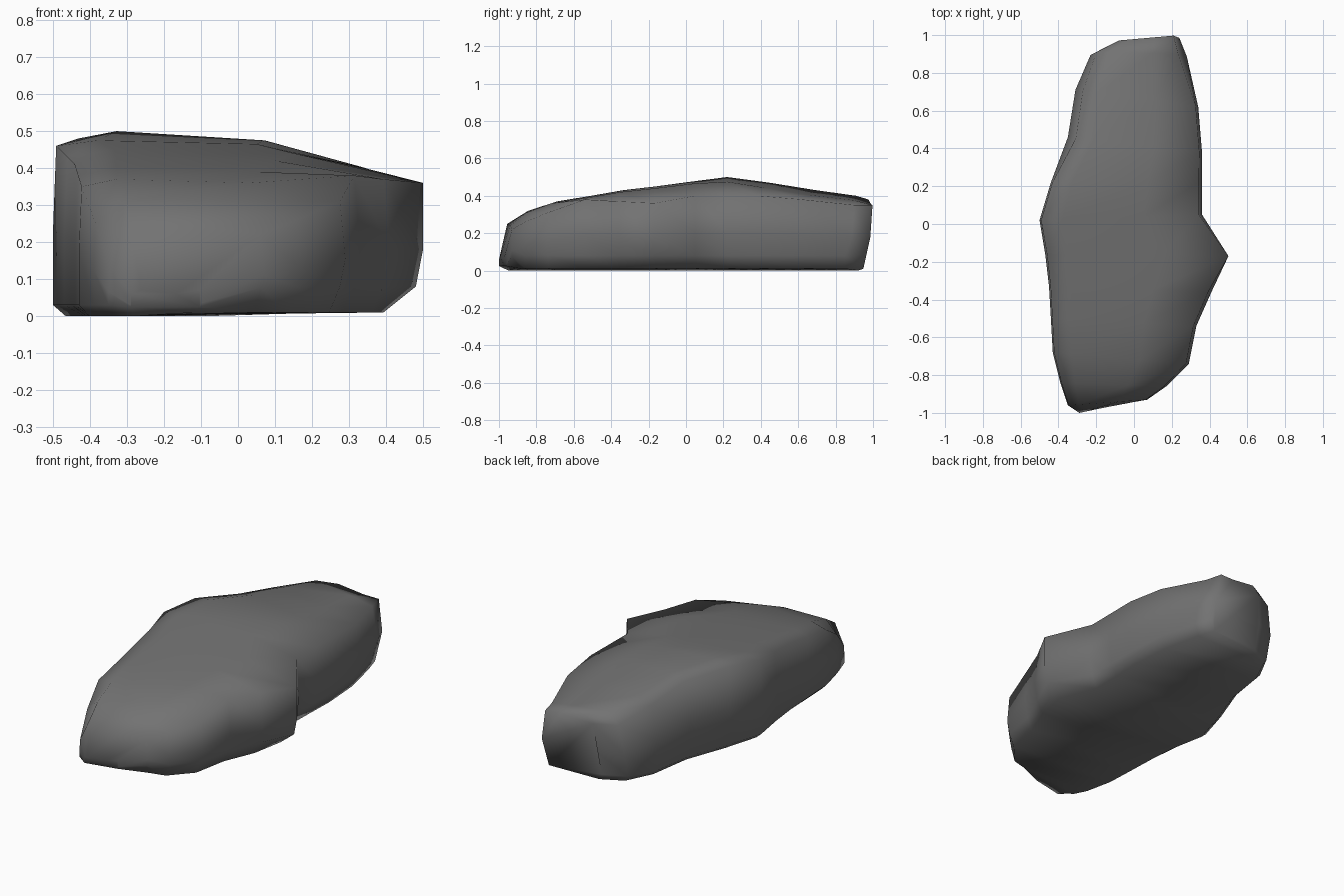
import bpy
import bmesh

default_cube = bpy.data.objects.get("Cube")
if default_cube:
    bpy.data.objects.remove(default_cube, do_unlink=True)

# Stone colour
stone = bpy.data.materials.new("dark_grey_stone")
stone.use_nodes = True
grey = (0.17, 0.17, 0.17, 1)
stone.diffuse_color = grey
shader = stone.node_tree.nodes["Principled BSDF"]
shader.inputs["Base Color"].default_value = grey
shader.inputs["Roughness"].default_value = 0.9

# Cross-sections from front to back:
# -x edge (y, x, rim height), +x edge (y, x, rim height), crown height
sections = [
    ((-1, -.29, .06), (-.96, -.10, .07), .07),
    ((-.96, -.35, .13), (-.93, .07, .22), .25),
    ((-.84, -.39, .25), (-.86, .17, .26), .32),
    ((-.68, -.43, .35), (-.74, .29, .31), .37),
    ((-.50, -.44, .38), (-.54, .33, .38), .40),
    ((-.33, -.45, .41), (-.36, .41, .37), .43),
    ((-.16, -.47, .43), (-.17, .50, .36), .45),
    ((.02, -.50, .46), (.05, .36, .40), .475),
    ((.22, -.44, .48), (.22, .36, .40), .50),
    ((.46, -.35, .45), (.38, .36, .40), .47),
    ((.71, -.31, .40), (.62, .34, .38), .43),
    ((.91, -.23, .34), (.90, .28, .35), .40),
    ((.97, -.10, .34), (1, .24, .35), .38),
]


def section_points(edge_a, edge_b, crown):
    """Closed ring running up the -x wall, over the crown and down the +x wall."""
    ya, xa, rim_a = edge_a
    yb, xb, rim_b = edge_b

    def point(across, z):
        # The foot tucks inwards at both ends
        y = ya + (yb - ya) * across
        if y > 0.89 and z < 0.22:
            y -= 0.05 if z < 0.1 else 0.015
        elif y < -0.9 and z < 0.02:
            y += 0.05
        return (xa + (xb - xa) * across, y, z)

    # Walls lean in towards the rear; the side bulge stands upright
    lean = 0.06 if ya > 0.4 else 0.01
    rim_across, foot_across = 0.98, 0.94
    if xb > 0.45:
        rim_across, foot_across = 1, 0.89
    elif yb > 0.8:
        rim_across = 0.91
    drop = 0.025 if ya > 0.1 else 0.01
    return [
        point(0.04, 0),
        point(0, min(0.03, rim_a * 0.4)),
        point(0, rim_a * 0.5),
        point(lean, rim_a),
        point(lean + 0.13, crown),
        point(0.64, crown - drop),
        point(rim_across, rim_b),
        point(1, rim_b * 0.5),
        point(0.98, min(0.08, rim_b * 0.35)),
        point(foot_across, 0.01),
    ]


# Rock body, lofted through the sections and capped at both ends
bm = bmesh.new()
rings = [[bm.verts.new(p) for p in section_points(*s)] for s in sections]
for ring, following in zip(rings, rings[1:]):
    for i in range(len(ring)):
        j = (i + 1) % len(ring)
        bm.faces.new((ring[i], ring[j], following[j], following[i]))
bm.faces.new(rings[0])
bm.faces.new(rings[-1])
bmesh.ops.recalc_face_normals(bm, faces=bm.faces)
for face in bm.faces:
    face.smooth = True

mesh = bpy.data.meshes.new("rock")
bm.to_mesh(mesh)
bm.free()
mesh.materials.append(stone)
rock = bpy.data.objects.new("rock", mesh)
bpy.context.collection.objects.link(rock)
